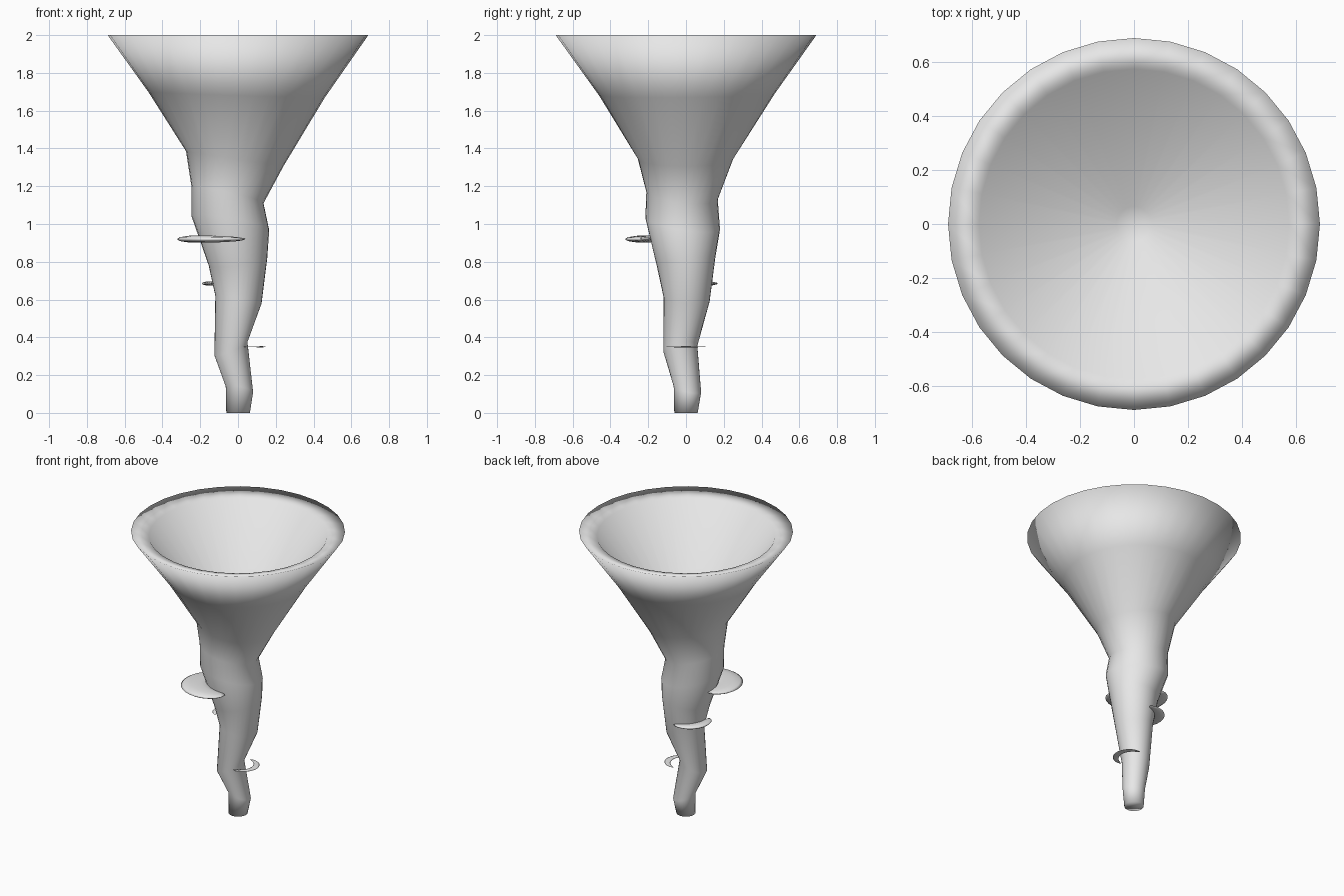
import bpy, bmesh, math

if "Cube" in bpy.data.objects:
    bpy.data.objects.remove(bpy.data.objects["Cube"])

SIDES = 32

pale = bpy.data.materials.new("pale_grey")
pale.diffuse_color = (0.8, 0.8, 0.8, 1)
pale.use_nodes = True
pale.node_tree.nodes["Principled BSDF"].inputs["Base Color"].default_value = pale.diffuse_color


def finish(bm, name):
    bmesh.ops.recalc_face_normals(bm, faces=bm.faces)
    me = bpy.data.meshes.new(name)
    bm.to_mesh(me)
    bm.free()
    for p in me.polygons:
        p.use_smooth = True
    me.materials.append(pale)
    ob = bpy.data.objects.new(name, me)
    bpy.context.collection.objects.link(ob)
    return ob


def bridge(bm, a, b):
    n = len(a)
    for i in range(n):
        bm.faces.new((a[i], a[(i + 1) % n], b[(i + 1) % n], b[i]))


def tilted_ring(bm, left, right, front, back):
    """Ring through four (offset, height) points on its sides."""
    cx, cy = (left[0] + right[0]) / 2, (front[0] + back[0]) / 2
    rx, ry = (right[0] - left[0]) / 2, (back[0] - front[0]) / 2
    cz = (left[1] + right[1] + front[1] + back[1]) / 4
    tx, ty = (right[1] - left[1]) / 2, (back[1] - front[1]) / 2
    ring = []
    for i in range(SIDES):
        a = 2 * math.pi * i / SIDES
        c, s = math.cos(a), math.sin(a)
        ring.append(bm.verts.new((cx + rx * c, cy + ry * s, cz + tx * c + ty * s)))
    return ring


def flat_ring(bm, r, z):
    return tilted_ring(bm, (-r, z), (r, z), (-r, z), (r, z))


# Crooked stem flaring into the funnel: left, right, front, back of each ring
rings = [
    ((-.062, 0), (.063, 0), (-.062, 0), (.062, 0)),
    ((-.065, .14), (.080, .11), (-.065, .14), (.080, .11)),
    ((-.125, .30), (.050, .37), (-.120, .33), (.060, .36)),
    ((-.120, .62), (.125, .58), (-.118, .61), (.125, .59)),
    ((-.155, .78), (.155, .82), (-.155, .78), (.155, .82)),
    ((-.245, 1.04), (.165, .97), (-.215, 1.03), (.180, .97)),
    ((-.245, 1.19), (.135, 1.11), (-.210, 1.17), (.168, 1.13)),
    ((-.275, 1.39), (.240, 1.31), (-.255, 1.34), (.250, 1.34)),
    ((-.475, 1.70), (.460, 1.67), (-.460, 1.68), (.470, 1.69)),
    ((-.690, 2.0), (.690, 2.0), (-.690, 2.0), (.690, 2.0)),
]
bm = bmesh.new()
loops = [tilted_ring(bm, *r) for r in rings]
# Rolled lip and the hollow cone inside the cap
loops += [flat_ring(bm, .575, 1.97), flat_ring(bm, .065, 1.32)]
for a, b in zip(loops, loops[1:]):
    bridge(bm, a, b)
bm.faces.new(loops[0])
tip = bm.verts.new((0, 0, 1.34))
last = loops[-1]
for i in range(SIDES):
    bm.faces.new((last[i], last[(i + 1) % SIDES], tip))
finish(bm, "funnel_cap_and_stem")


def shelf(name, centre, inner, outer, start, end, half_thick, steps=20, around=10):
    """Crescent bracket with a flattened oval section and tapering ends."""
    bm = bmesh.new()
    cx, cy, cz = centre
    mid, half = (inner + outer) / 2, (outer - inner) / 2
    sections = []
    for i in range(steps + 1):
        t = i / steps
        a = math.radians(start + (end - start) * t)
        k = max(math.sin(math.pi * t), .02) ** .5
        sec = []
        for j in range(around):
            b = 2 * math.pi * j / around
            r = mid + half * k * math.cos(b)
            z = cz + half_thick * k * math.sin(b)
            sec.append(bm.verts.new((cx + r * math.cos(a), cy + r * math.sin(a), z)))
        sections.append(sec)
    for a, b in zip(sections, sections[1:]):
        bridge(bm, a, b)
    bm.faces.new(sections[0])
    bm.faces.new(sections[-1])
    return finish(bm, name)


# Bracket growths around the stem
shelf("large_shelf", (-.082, -.082, .92), .06, .255, 135, 315, .02)
shelf("middle_shelf", (-.015, .005, .685), .10, .183, 88, 208, .012)
shelf("small_shelf", (.028, 0, .35), .075, .118, -88, 88, .003)
